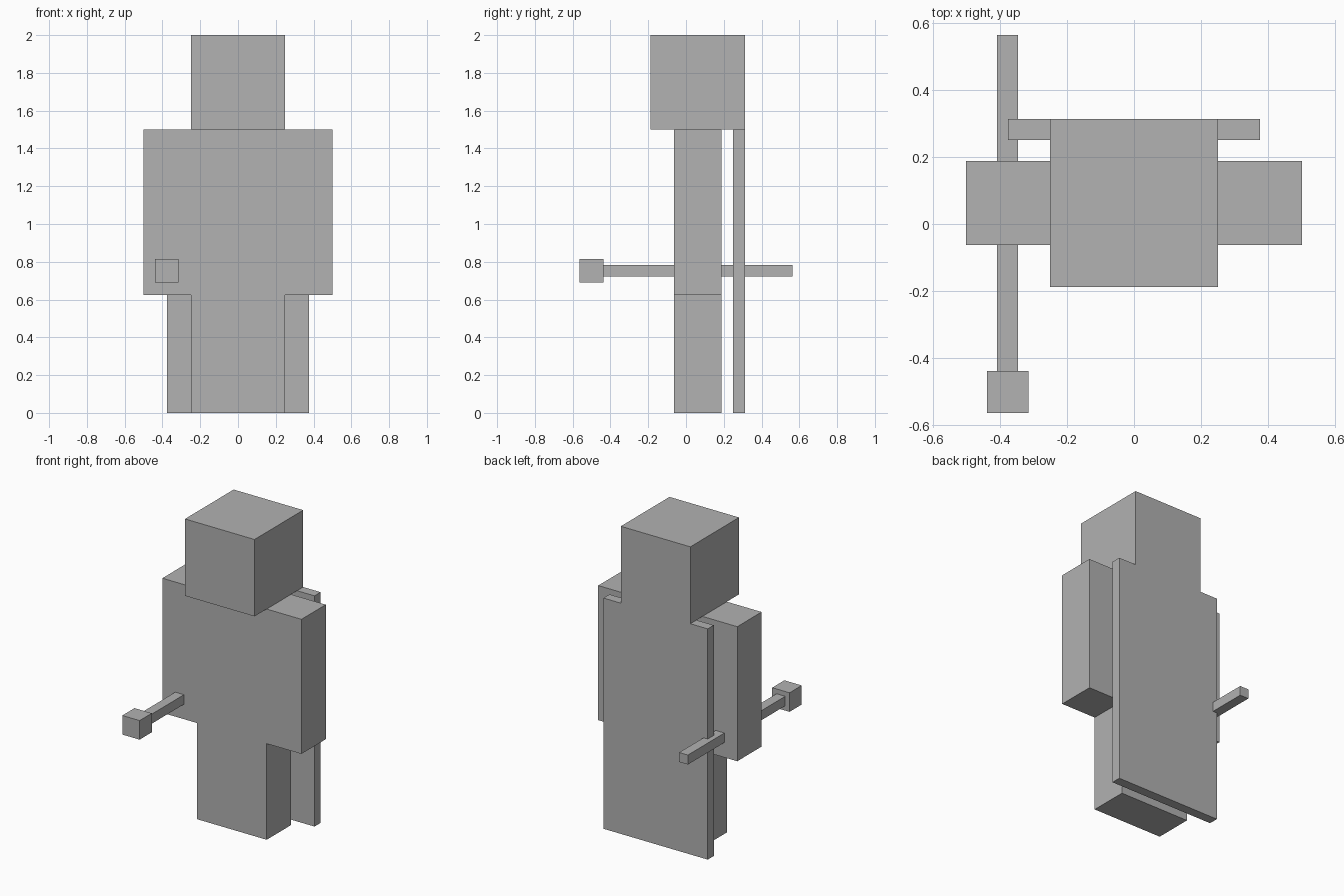
import bpy

if "Cube" in bpy.data.objects:
    bpy.data.objects.remove(bpy.data.objects["Cube"])

gray = bpy.data.materials.new("plain gray")
gray.diffuse_color = (0.445, 0.445, 0.445, 1)
gray.use_nodes = True
gray.node_tree.nodes["Principled BSDF"].inputs["Base Color"].default_value = gray.diffuse_color


def box(name, x, y, z):
    """Axis-aligned box from (min, max) ranges."""
    lo, hi = zip(x, y, z)
    bpy.ops.mesh.primitive_cube_add(
        size=1, location=[(a + b) / 2 for a, b in zip(lo, hi)])
    ob = bpy.context.object
    ob.name = name
    ob.scale = [b - a for a, b in zip(lo, hi)]
    bpy.ops.object.transform_apply(location=False, rotation=False, scale=True)
    ob.data.materials.append(gray)
    return ob


DEPTH = (-0.0625, 0.1875)  # shared depth of body and limbs

# Head and torso
box("head", (-0.25, 0.25), (-0.1875, 0.3125), (1.5, 2.0))
box("torso", (-0.25, 0.25), DEPTH, (0.625, 1.5))

# Arms and legs, mirrored
for side, s in (("left", 1), ("right", -1)):
    box(side + "_arm", sorted((0.25 * s, 0.5 * s)), DEPTH, (0.625, 1.5))
    box(side + "_leg", sorted((0, 0.25 * s)), DEPTH, (0, 0.625))

# Cape hanging behind the body
box("cape", (-0.375, 0.375), (0.25, 0.3125), (0, 1.5))

# Staff held through the right arm, with a block at its front end
box("staff_shaft", (-0.4075, -0.345), (-0.4375, 0.5625), (0.722, 0.784))
box("staff_tip", (-0.4385, -0.314), (-0.5625, -0.4375), (0.691, 0.815))
